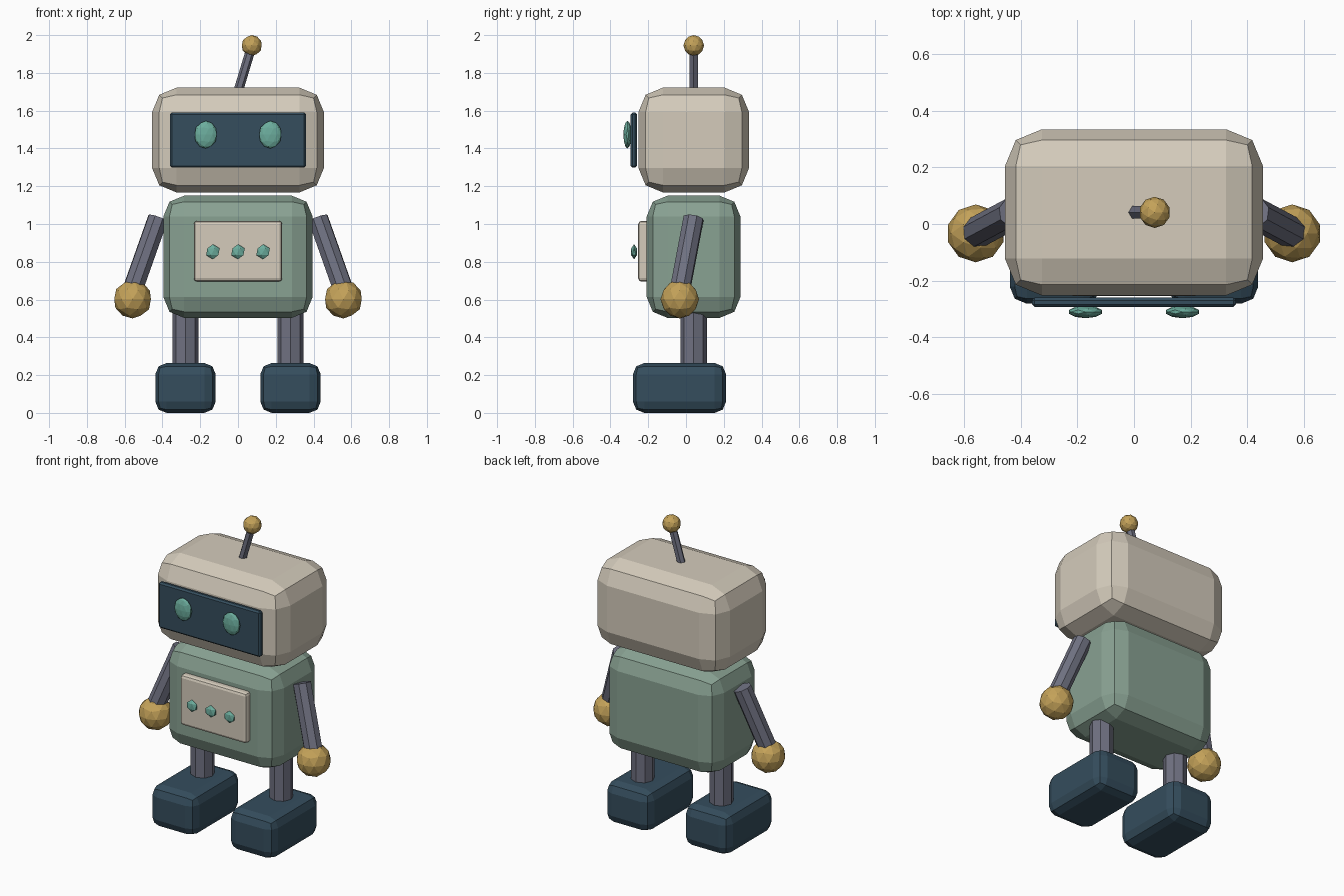
import bpy
from mathutils import Vector

if "Cube" in bpy.data.objects:
    bpy.data.objects.remove(bpy.data.objects["Cube"])


def material(name, rgb):
    m = bpy.data.materials.new(name)
    m.diffuse_color = (*rgb, 1)
    m.use_nodes = True
    m.node_tree.nodes["Principled BSDF"].inputs["Base Color"].default_value = m.diffuse_color
    return m


CREAM = material("cream", (0.66, 0.60, 0.50))
GREEN = material("sage", (0.25, 0.36, 0.29))
NAVY = material("navy", (0.035, 0.075, 0.11))
GREY = material("slate", (0.16, 0.165, 0.22))
GOLD = material("gold", (0.55, 0.36, 0.10))
TEAL = material("teal", (0.15, 0.42, 0.34))


def finish(name, mat):
    ob = bpy.context.object
    ob.name = name
    ob.data.materials.append(mat)
    return ob


def box(name, lo, hi, bevel, mat, segments=2):
    """Bevelled box between two opposite corners."""
    lo, hi = Vector(lo), Vector(hi)
    bpy.ops.mesh.primitive_cube_add(size=1, location=(lo + hi) / 2)
    ob = finish(name, mat)
    ob.scale = hi - lo
    bpy.ops.object.transform_apply(location=False, rotation=False, scale=True)
    mod = ob.modifiers.new("bevel", "BEVEL")
    mod.width, mod.segments, mod.limit_method = bevel, segments, "NONE"
    return ob


def rod(name, a, b, radius, sides, mat):
    """Straight faceted cylinder from a to b."""
    a, b = Vector(a), Vector(b)
    bpy.ops.mesh.primitive_cylinder_add(
        vertices=sides, radius=radius, depth=(b - a).length, location=(a + b) / 2)
    ob = finish(name, mat)
    ob.rotation_euler = (b - a).to_track_quat("Z", "Y").to_euler()
    return ob


def ball(name, centre, radii, mat, subdivisions=2):
    bpy.ops.mesh.primitive_ico_sphere_add(
        subdivisions=subdivisions, radius=1, location=centre)
    ob = finish(name, mat)
    ob.scale = radii
    return ob


# head and face
box("head", (-0.455, -0.252, 1.167), (0.455, 0.334, 1.722), 0.13, CREAM)
box("visor", (-0.36, -0.293, 1.298), (0.36, -0.259, 1.59), 0.01, NAVY, 1)

# body and chest panel
box("torso", (-0.395, -0.208, 0.503), (0.395, 0.288, 1.15), 0.11, GREEN)
box("chest_panel", (-0.234, -0.253, 0.695), (0.234, -0.195, 1.017), 0.018, CREAM)
for i in (-1, 0, 1):
    ball(f"button_{i + 2}", (0.133 * i, -0.275, 0.853), (0.04, 0.018, 0.04), TEAL, 1)

# antenna
rod("antenna", (0, 0.041, 1.70), (0.074, 0.041, 1.945), 0.025, 6, GREY)
ball("antenna_tip", (0.073, 0.041, 1.945), (0.055,) * 3, GOLD)

# paired parts
for side, s in (("left", -1), ("right", 1)):
    ball(f"{side}_eye", (0.171 * s, -0.31, 1.473), (0.061, 0.022, 0.073), TEAL)
    rod(f"{side}_arm", (0.424 * s, 0.04, 1.03), (0.555 * s, -0.03, 0.66), 0.056, 8, GREY)
    ball(f"{side}_hand", (0.558 * s, -0.033, 0.602), (0.102,) * 3, GOLD)
    rod(f"{side}_leg", (0.278 * s, 0.04, 0.2), (0.278 * s, 0.04, 0.58), 0.07, 8, GREY)
    box(f"{side}_foot", (0.278 * s - 0.16, -0.281, 0), (0.278 * s + 0.16, 0.212, 0.264), 0.06, NAVY)
